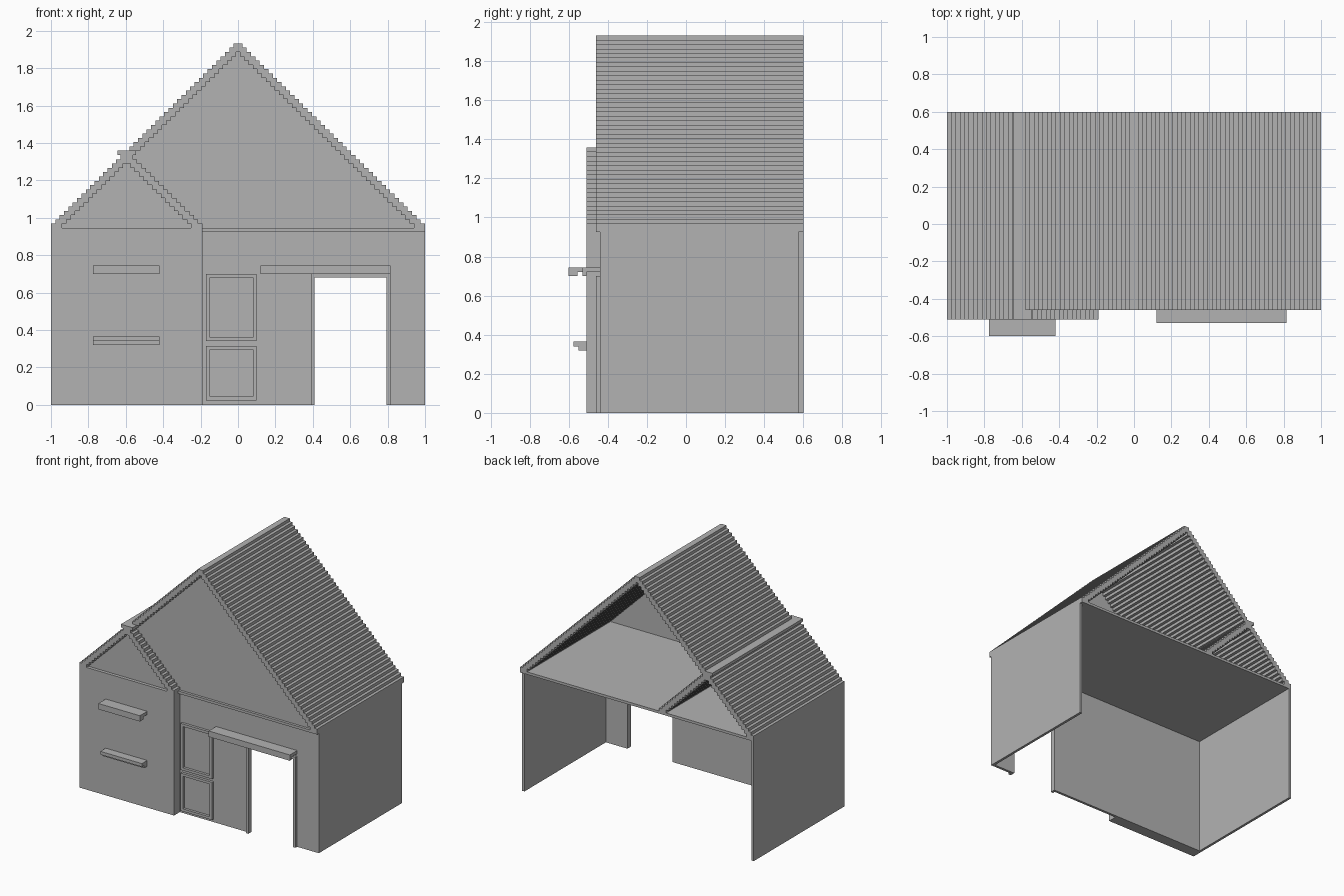
import bpy, bmesh

if "Cube" in bpy.data.objects:
    bpy.data.objects.remove(bpy.data.objects["Cube"], do_unlink=True)

GREY = (0.45, 0.45, 0.45, 1)
mat = bpy.data.materials.new("plain grey")
mat.use_nodes = True
mat.diffuse_color = GREY
mat.node_tree.nodes["Principled BSDF"].inputs["Base Color"].default_value = GREY

EAVE, RIDGE = 0.945, 1.932      # roof base and top heights
ROWS, WING_ROWS = 43, 18        # stepped courses per slope
SX, SZ = 1 / ROWS, (RIDGE - EAVE) / ROWS
BOARD = 0.06                    # width of one course
MAIN_Y, WING_Y, WALL_Y, INNER_Y, BACK_Y = -0.46, -0.51, -0.44, -0.42, 0.6
WING_X = -0.19


def prism(name, outline, start, end, axis="y"):
    """Extrude an outline along y (points are x, z) or x (points are y, z)."""
    bm = bmesh.new()

    def place(p, d):
        return (p[0], d, p[1]) if axis == "y" else (d, p[0], p[1])

    face = bm.faces.new([bm.verts.new(place(p, start)) for p in outline])
    top = bmesh.ops.extrude_face_region(bm, geom=[face])["geom"]
    shift = (0, end - start, 0) if axis == "y" else (end - start, 0, 0)
    bmesh.ops.translate(bm, vec=shift,
                        verts=[g for g in top if isinstance(g, bmesh.types.BMVert)])
    bmesh.ops.recalc_face_normals(bm, faces=bm.faces)
    mesh = bpy.data.meshes.new(name)
    bm.to_mesh(mesh)
    bm.free()
    mesh.materials.append(mat)
    obj = bpy.data.objects.new(name, mesh)
    bpy.context.collection.objects.link(obj)
    return obj


def box(name, x, y, z):
    return prism(name, [(x[0], z[0]), (x[1], z[0]), (x[1], z[1]), (x[0], z[1])], *y)


def slope(name, eave_x, inward, first, last, front):
    """Stepped roof slope from course first up to last, climbing inward."""
    outer, inner = [], []
    for i in range(first, last):
        low, high = EAVE + i * SZ, EAVE + (i + 1) * SZ
        x_out = eave_x + inward * i * SX
        x_in = x_out + inward * BOARD
        if abs(eave_x) == 1 and x_in * inward > 0:
            x_in = 0            # stop at the ridge
        outer += [(x_out, low), (x_out, high)]
        inner += [(x_in, low), (x_in, high)]
    points = [p for i, p in enumerate(outer + inner[::-1])]
    clean = [p for i, p in enumerate(points) if p != points[i - 1]]
    prism(name, clean, front, BACK_Y)


# Roof: main slopes, with the wing sharing the lower left slope
slope("roof_right_side", 1, -1, 0, ROWS, MAIN_Y)
slope("roof_left_lower", -1, 1, 0, WING_ROWS, WING_Y)
slope("roof_left_upper", -1, 1, WING_ROWS, ROWS, MAIN_Y)
slope("wing_roof_slope", WING_X, -1, 0, WING_ROWS, WING_Y)

# Recessed gable walls
prism("main_gable", [(-0.97, EAVE), (0.97, EAVE), (0, 1.9)], WALL_Y, INNER_Y)
prism("wing_gable", [(-0.97, EAVE), (-0.22, EAVE), (-0.595, 1.32)], -0.485, -0.465)

# Attic floor
box("attic_floor", (-1, 1), (MAIN_Y, BACK_Y), (0.925, EAVE))
box("wing_floor_front", (-1, WING_X), (WING_Y, MAIN_Y), (0.925, EAVE))

# Walls, open at the back
box("wing_side_wall", (-1, -0.98), (INNER_Y, BACK_Y), (0, 0.925))
box("main_side_wall", (0.98, 1), (WALL_Y, 0.575), (0, 0.925))
box("wing_front_wall", (-1, WING_X), (WING_Y, INNER_Y), (0, 0.925))
D0, D1, DZ = 0.41, 0.795, 0.68  # doorway
prism("main_front_wall",
      [(WING_X, 0), (D0, 0), (D0, DZ), (D1, DZ), (D1, 0), (0.98, 0),
       (0.98, 0.925), (WING_X, 0.925)], WALL_Y, INNER_Y)

# Doorway trim
F = 0.02
prism("doorway_frame",
      [(D0 - F, 0), (D0, 0), (D0, DZ), (D1, DZ), (D1, 0), (D1 + F, 0),
       (D1 + F, DZ + F), (D0 - F, DZ + F)], MAIN_Y, INNER_Y)


# Two framed panels beside the doorway
def frame(name, x0, x1, z0, z1):
    y = (MAIN_Y, WALL_Y)
    box(name + "_left_stile", (x0, x0 + F), y, (z0, z1))
    box(name + "_right_stile", (x1 - F, x1), y, (z0, z1))
    box(name + "_bottom_rail", (x0 + F, x1 - F), y, (z0, z0 + F))
    box(name + "_top_rail", (x0 + F, x1 - F), y, (z1 - F, z1))


frame("lower_panel", -0.17, 0.1, 0.023, 0.315)
frame("upper_panel", -0.17, 0.1, 0.34, 0.7)


# Canopies with a hanging front lip, and a stepped sill
def canopy(name, x, front, lip, back):
    prism(name, [(front, 0.7), (lip, 0.7), (lip, 0.72), (back, 0.72),
                 (back, 0.745), (front, 0.745)], x[0], x[1], "x")


canopy("wing_canopy", (-0.775, -0.42), -0.6, -0.555, WING_Y)
canopy("doorway_canopy", (0.12, 0.815), -0.53, -0.51, WALL_Y)
prism("wing_sill", [(-0.55, 0.32), (WING_Y, 0.32), (WING_Y, 0.365),
                    (-0.575, 0.365), (-0.575, 0.34), (-0.55, 0.34)],
      -0.775, -0.42, "x")
